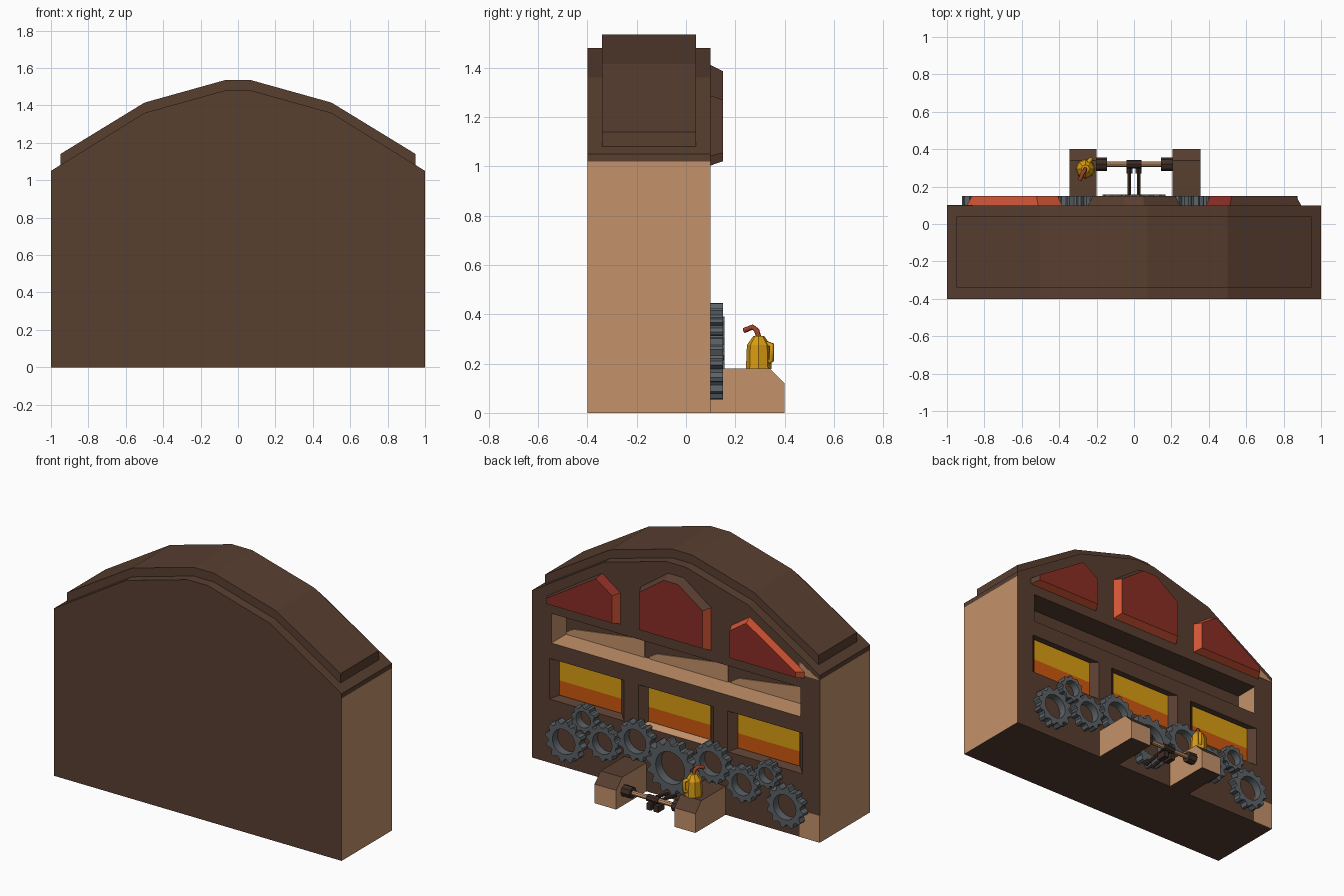
import bpy, bmesh, math
from mathutils import Vector

if "Cube" in bpy.data.objects:
    bpy.data.objects.remove(bpy.data.objects["Cube"])


def mat(name, r, g, b):
    m = bpy.data.materials.new(name)
    lin = lambda c: (c / 255 / 12.92) if c < 10 else ((c / 255 + 0.055) / 1.055) ** 2.4
    m.diffuse_color = (lin(r), lin(g), lin(b), 1)
    m.use_nodes = True
    m.node_tree.nodes["Principled BSDF"].inputs["Base Color"].default_value = m.diffuse_color
    return m


BROWN = mat("brown wood", 88, 62, 48)
TAN = mat("tan wood", 196, 146, 107)
RED = mat("dark red", 138, 46, 37)
CORAL = mat("orange red", 212, 86, 54)
YELLOW = mat("yellow", 218, 157, 18)
ORANGE = mat("orange", 206, 88, 16)
GREY = mat("grey metal", 92, 98, 103)
DARK = mat("dark metal", 62, 46, 38)
RUST = mat("rust", 158, 64, 40)


def finish(name, bm, mats, rule=None):
    bmesh.ops.recalc_face_normals(bm, faces=bm.faces)
    me = bpy.data.meshes.new(name)
    bm.to_mesh(me)
    bm.free()
    for m in mats:
        me.materials.append(m)
    ob = bpy.data.objects.new(name, me)
    bpy.context.collection.objects.link(ob)
    if rule:
        paint(ob, rule)
    return ob


def paint(ob, rule):
    for p in ob.data.polygons:
        p.material_index = rule(p.center, p.normal)


def prism(name, pts, lo, hi, mats, rule=None, axis='y', top=None):
    """Extrude a profile along y (x,z points) or x (y,z points); top = other end's profile."""
    bm = bmesh.new()
    place = (lambda p, t: (p[0], t, p[1])) if axis == 'y' else (lambda p, t: (t, p[0], p[1]))
    a = [bm.verts.new(place(p, lo)) for p in pts]
    b = [bm.verts.new(place(p, hi)) for p in (top or pts)]
    bm.faces.new(a)
    bm.faces.new(b)
    n = len(pts)
    for i in range(n):
        j = (i + 1) % n
        bm.faces.new((a[i], a[j], b[j], b[i]))
    return finish(name, bm, mats, rule)


def rect(x0, x1, z0, z1):
    return [(x0, z0), (x1, z0), (x1, z1), (x0, z1)]


def both(half):
    return half + [(-x, z) for x, z in reversed(half)]


def tube(name, pts, r, m):
    cu = bpy.data.curves.new(name, 'CURVE')
    cu.dimensions = '3D'
    cu.bevel_depth = r
    cu.bevel_resolution = 1
    cu.use_fill_caps = True
    sp = cu.splines.new('POLY')
    sp.points.add(len(pts) - 1)
    for q, p in zip(sp.points, pts):
        q.co = (*p, 1)
    cu.materials.append(m)
    ob = bpy.data.objects.new(name, cu)
    bpy.context.collection.objects.link(ob)
    return ob


def rod(name, a, b, r, m, sides=8, r2=None):
    a, b = Vector(a), Vector(b)
    bm = bmesh.new()
    bmesh.ops.create_cone(bm, cap_ends=True, segments=sides, radius1=r,
                          radius2=r if r2 is None else r2, depth=(b - a).length)
    bm.transform((b - a).to_track_quat('Z', 'Y').to_matrix().to_4x4())
    bmesh.ops.translate(bm, verts=bm.verts, vec=(a + b) / 2)
    return finish(name, bm, [m])


# main body with arched top
body = prism("body", both([(1, 0), (1, 1.02), (1, 1.05), (0.5, 1.36), (0.07, 1.48)]),
             -0.4, 0.1, [BROWN, TAN])
# recesses: long shelf and three tapered windows
windows = [(0.36, 0.88), (-0.26, 0.26), (-0.88, -0.36)]
cutters = [prism("shelf_cutter", rect(-0.865, 0.865, 0.755, 0.94), -0.05, 0.2, [BROWN])]
for x0, x1 in windows:
    k = 0.045
    cutters.append(prism("window_cutter", rect(x0 + k, x1 - k, 0.42, 0.655), 0.06, 0.14, [BROWN],
                         top=rect(x0 - k, x1 + k, 0.38, 0.655)))
bpy.context.view_layer.objects.active = body
for c in cutters:
    md = body.modifiers.new("cut", 'BOOLEAN')
    md.object = c
    md.solver = 'EXACT'
    bpy.ops.object.modifier_apply(modifier=md.name)
    bpy.data.objects.remove(c)


def body_rule(c, n):
    side = abs(n.x) > 0.99 and c.z < 1.02
    sill = n.z > 0.7 and 0.7 < c.z < 0.8
    mid = n.z > 0.5 and c.z < 0.5 and abs(c.x) < 0.2
    return 1 if side or sill or mid else 0


paint(body, body_rule)

# raised roof cap
prism("roof_cap", both([(0.95, 1.0), (0.95, 1.14), (0.5, 1.415), (0.07, 1.535)]), -0.34, 0.04, [BROWN])

# glowing window panes, two colours each
for x0, x1 in windows:
    prism("window_yellow", rect(x0 + 0.045, x1 - 0.045, 0.515, 0.65), 0.058, 0.064, [YELLOW])
    prism("window_orange", rect(x0 + 0.045, x1 - 0.045, 0.425, 0.515), 0.058, 0.064, [ORANGE])

# tan stepped lining at the back of the shelf
for x in (0.86, 0.28, -0.29):
    prism("shelf_lining", [(x, 0.755), (x, 0.77), (x - 0.05, 0.80), (x - 0.54, 0.87), (x - 0.54, 0.755)],
          -0.052, -0.044, [TAN])

# tan patches on the wall edge
prism("corner_patch", rect(-1, -0.86, 0, 0.17), 0.098, 0.102, [TAN])
prism("upper_patch", [(-1, 1.02), (-0.86, 1.02), (-0.86, 1.1)], 0.098, 0.102, [TAN])


# bevelled red panels under the arch
def panel(name, pts, rule):
    cx = sum(p[0] for p in pts) / len(pts)
    cz = (min(p[1] for p in pts) + max(p[1] for p in pts)) / 2
    front = [(cx + (x - cx) * 0.88, cz + (z - cz) * 0.86) for x, z in pts]
    prism(name, pts, 0.09, 0.15, [RED, CORAL, BROWN], rule, top=front)


half = [(0.38, 1.0), (0.38, 1.2), (0.51, 1.29), (0.90, 1.04), (0.90, 1.0)]
panel("panel_right", half, lambda c, n: 0 if n.y > 0.9 or (n.z > 0.3 and n.x < 0)
      else 2 if n.z > 0.3 or n.x > 0.5 else 1)
panel("panel_left", [(-x, z) for x, z in half], lambda c, n: 0 if n.y > 0.9 else 1)
panel("panel_middle", both([(0.25, 1.0), (0.25, 1.275), (0.055, 1.415)]),
      lambda c, n: 0 if n.y > 0.9 else 2 if n.z > 0.3 else 1)


# toothed gear rings
def gear(x, z, r, teeth, y1=0.15):
    bm = bmesh.new()
    rings = []
    for y, inner in ((0.095, 0), (y1, 0), (y1, 1), (0.095, 1)):
        vs = []
        for i in range(teeth * 4):
            a = 2 * math.pi * (i + 0.5) / (teeth * 4)
            rad = r * 0.6 if inner else r * (1.0 if i % 4 < 2 else 0.84)
            vs.append(bm.verts.new((x + rad * math.cos(a), y, z + rad * math.sin(a))))
        rings.append(vs)
    n = teeth * 4
    for k in range(4):
        p, q = rings[k], rings[(k + 1) % 4]
        for i in range(n):
            j = (i + 1) % n
            bm.faces.new((p[i], p[j], q[j], q[i]))
    finish("gear", bm, [GREY])


for g in [(0.745, 0.185, 0.13, 12), (0.61, 0.36, 0.085, 10), (0.477, 0.246, 0.112, 11),
          (0.25, 0.32, 0.125, 12), (-0.275, 0.32, 0.125, 12), (-0.49, 0.246, 0.112, 11),
          (-0.66, 0.35, 0.082, 10), (-0.79, 0.185, 0.13, 12)]:
    gear(*g)
gear(0, 0.223, 0.168, 14, 0.157)

# two feet with chamfered tops
for x0, x1 in ((-0.345, -0.2), (0.205, 0.355)):
    prism("foot", [(0.09, 0), (0.4, 0), (0.4, 0.12), (0.34, 0.18), (0.09, 0.18)], x0, x1,
          [TAN, BROWN], lambda c, n: 1 if abs(n.z) > 0.3 else 0, axis='x')

# axle between the feet with end collars
rod("axle", (-0.2, 0.32, 0.09), (0.2, 0.32, 0.09), 0.015, TAN)
for s in (-1, 1):
    rod("axle_collar", (s * 0.145, 0.32, 0.09), (s * 0.205, 0.32, 0.09), 0.036, DARK)
    # pedal links and pedals
    rod("pedal_link", (s * 0.025, 0.14, 0.05), (s * 0.025, 0.32, 0.085), 0.011, DARK, 6)
    prism("pedal", rect(s * 0.025 - 0.016, s * 0.025 + 0.016, 0.02, 0.06), 0.27, 0.335, [DARK])
rod("axle_hub", (-0.04, 0.32, 0.09), (0.04, 0.32, 0.09), 0.022, DARK)

# oil can: body, shoulder, handle and spout
cx, cy = -0.26, 0.295
rod("can_body", (cx, cy, 0.178), (cx, cy, 0.275), 0.052, YELLOW, 8, 0.048)
rod("can_shoulder", (cx, cy, 0.275), (cx, cy, 0.312), 0.048, YELLOW, 8, 0.022)
tube("can_handle", [(cx + 0.015, cy + 0.035, 0.28), (cx + 0.03, cy + 0.052, 0.275),
                    (cx + 0.03, cy + 0.052, 0.215), (cx + 0.015, cy + 0.035, 0.205)], 0.011, YELLOW)
tube("can_spout", [(cx, cy, 0.305), (cx - 0.003, cy - 0.008, 0.335), (cx - 0.015, cy - 0.025, 0.348),
                   (cx - 0.03, cy - 0.06, 0.334)], 0.011, RUST)
